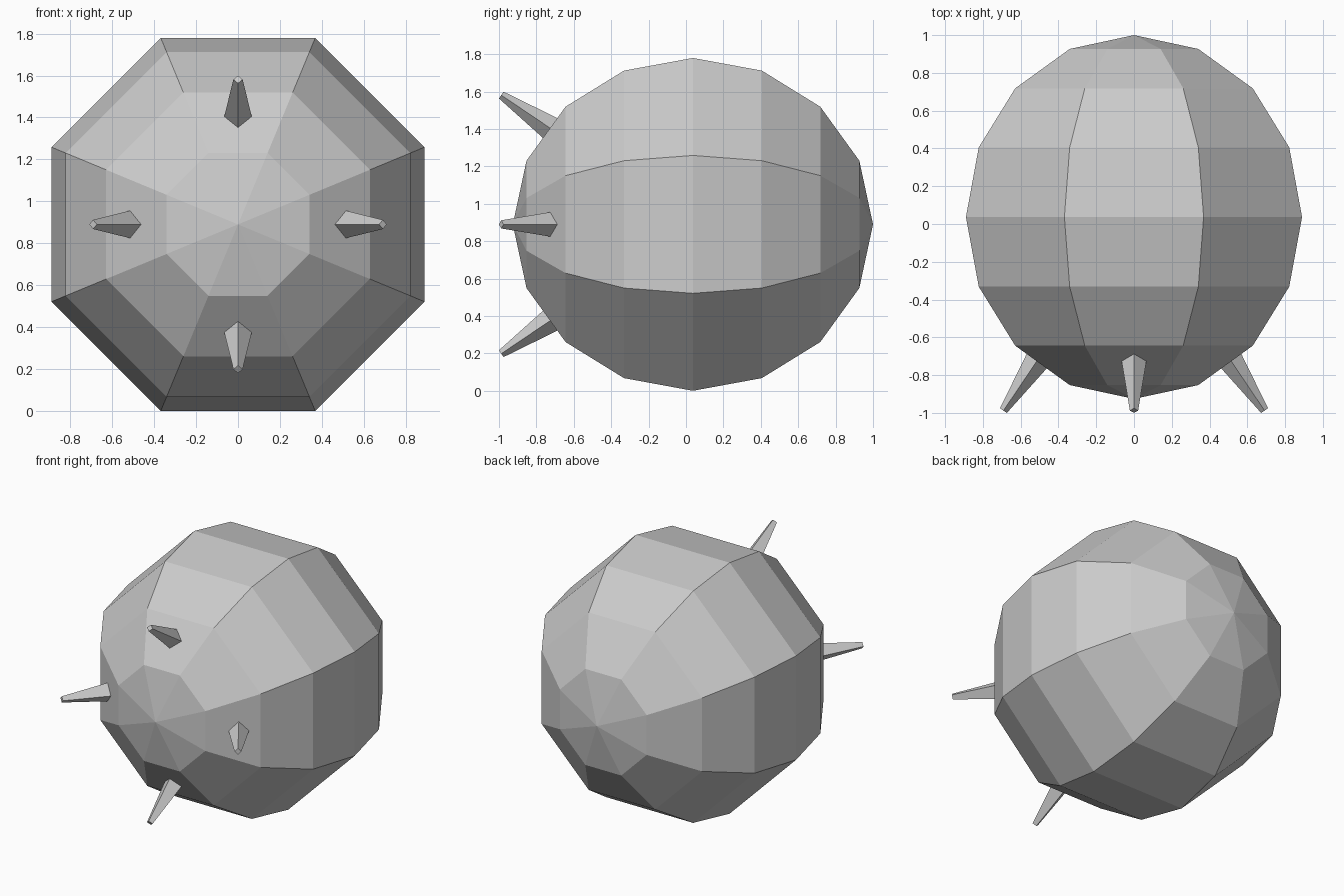
import bpy, bmesh
from math import sin, cos, pi, radians
from mathutils import Matrix, Vector

if "Cube" in bpy.data.objects:
    bpy.data.objects.remove(bpy.data.objects["Cube"])

CENTRE = Vector((0, 0.037, 0.89))
RADIUS = 0.963


def make_object(name, bm):
    bmesh.ops.recalc_face_normals(bm, faces=bm.faces)
    mesh = bpy.data.meshes.new(name)
    bm.to_mesh(mesh)
    bm.free()
    obj = bpy.data.objects.new(name, mesh)
    bpy.context.collection.objects.link(obj)
    return obj


# Body: eight-sided low-poly ball with its poles at front and back
bm = bmesh.new()
bmesh.ops.create_uvsphere(
    bm, u_segments=8, v_segments=8, radius=RADIUS,
    matrix=Matrix.Translation(CENTRE) @ Matrix.Rotation(pi / 2, 4, 'X')
    @ Matrix.Rotation(pi / 8, 4, 'Z'))
make_object("body", bm)


# Spikes: four-sided tapered prongs pointing radially out of the front
def spike(name, around, tilt=radians(34), start=0.86, end=1.236):
    out = Vector((sin(tilt) * cos(around), -cos(tilt), sin(tilt) * sin(around)))
    side = Vector((-sin(around), 0, cos(around)))
    turn = Matrix((side, out.cross(side), out)).transposed().to_4x4()
    place = Matrix.Translation(CENTRE + out * (start + end) / 2) @ turn
    bm = bmesh.new()
    bmesh.ops.create_cone(bm, cap_ends=True, segments=4, radius1=0.074,
                          radius2=0.022, depth=end - start, matrix=place)
    make_object(name, bm)


for i, label in enumerate(("right", "top", "left", "bottom")):
    spike(label + "_spike", i * pi / 2)
